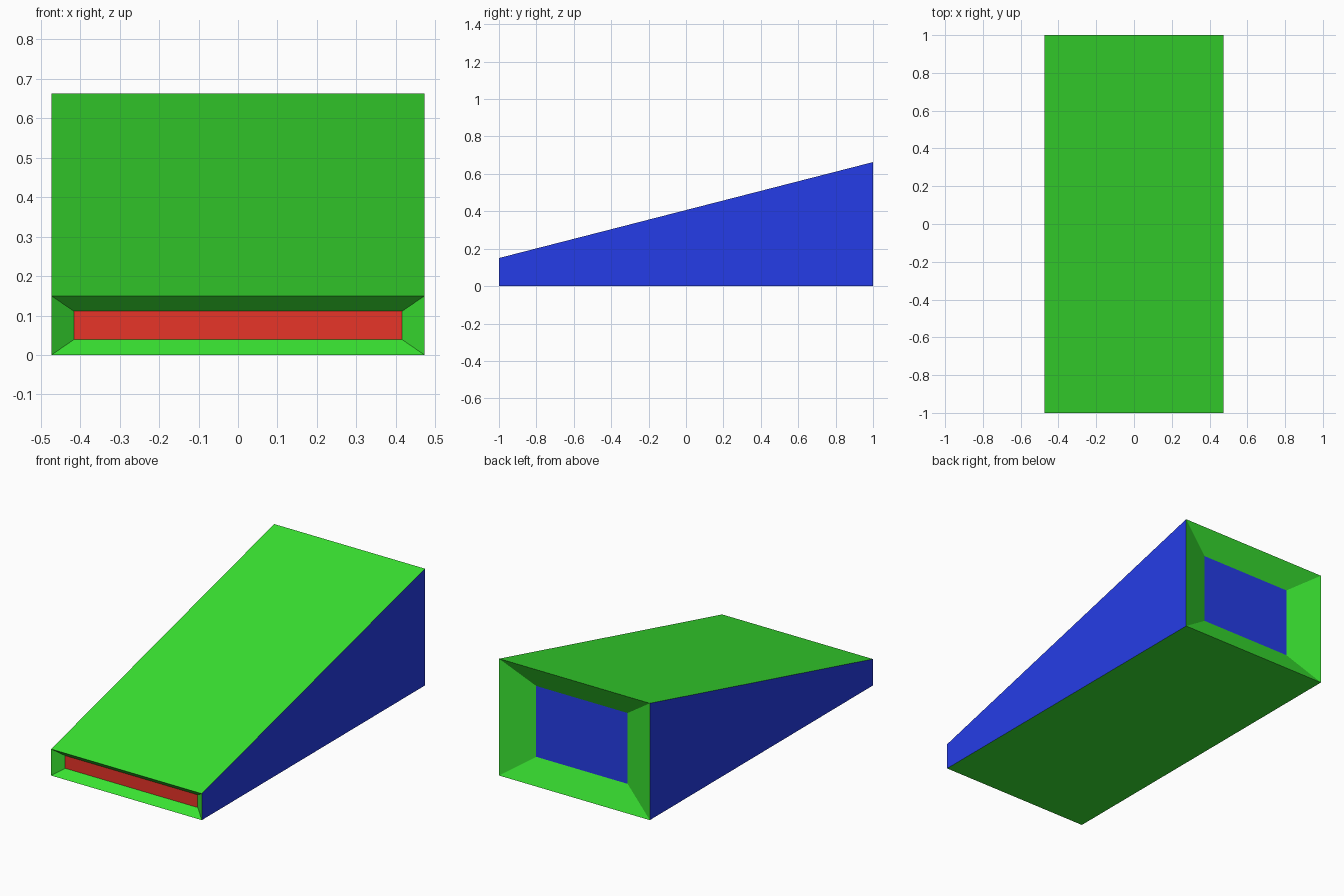
import bpy, bmesh
from mathutils import Vector

if "Cube" in bpy.data.objects:
    bpy.data.objects.remove(bpy.data.objects["Cube"])

HALF_W = 0.473
FRONT_H, BACK_H = 0.15, 0.663


def material(name, rgb):
    m = bpy.data.materials.new(name)
    m.diffuse_color = (*rgb, 1.0)
    m.use_nodes = True
    m.node_tree.nodes["Principled BSDF"].inputs["Base Color"].default_value = m.diffuse_color
    return m


green = material("green", (0.041, 0.76, 0.031))
blue = material("blue", (0.019, 0.047, 0.815))
red = material("red", (0.83, 0.036, 0.022))
GREEN, BLUE, RED = 0, 1, 2

bm = bmesh.new()

# Wedge body: side profile extruded across the width
profile = [(-1, 0), (1, 0), (1, BACK_H), (-1, FRONT_H)]
side = bm.faces.new([bm.verts.new((-HALF_W, y, z)) for y, z in profile])
out = bmesh.ops.extrude_face_region(bm, geom=[side], use_keep_orig=True)
new_verts = [v for v in out["geom"] if isinstance(v, bmesh.types.BMVert)]
bmesh.ops.translate(bm, verts=new_verts, vec=(2 * HALF_W, 0, 0))
bmesh.ops.recalc_face_normals(bm, faces=bm.faces)

# Blue sides, green elsewhere
for f in bm.faces:
    f.material_index = BLUE if abs(f.normal.x) > 0.9 else GREEN


def recess(direction, half_x, half_z, depth, mat):
    """Sink a smaller panel into the end facing along y, leaving sloped borders."""
    face = next(f for f in bm.faces if f.normal.y * direction > 0.9)
    centre = face.calc_center_median()
    bmesh.ops.inset_individual(bm, faces=[face], thickness=0.01)
    for v in face.verts:
        sx = 1 if v.co.x > centre.x else -1
        sz = 1 if v.co.z > centre.z else -1
        v.co = centre + Vector((sx * half_x, -direction * depth, sz * half_z))
    face.material_index = mat


recess(-1, 0.416, 0.036, 0.045, RED)   # front panel
recess(1, 0.287, 0.201, 0.067, BLUE)   # back panel

mesh = bpy.data.meshes.new("wedge_body")
bm.to_mesh(mesh)
bm.free()
for m in (green, blue, red):
    mesh.materials.append(m)
body = bpy.data.objects.new("wedge_body", mesh)
bpy.context.collection.objects.link(body)
